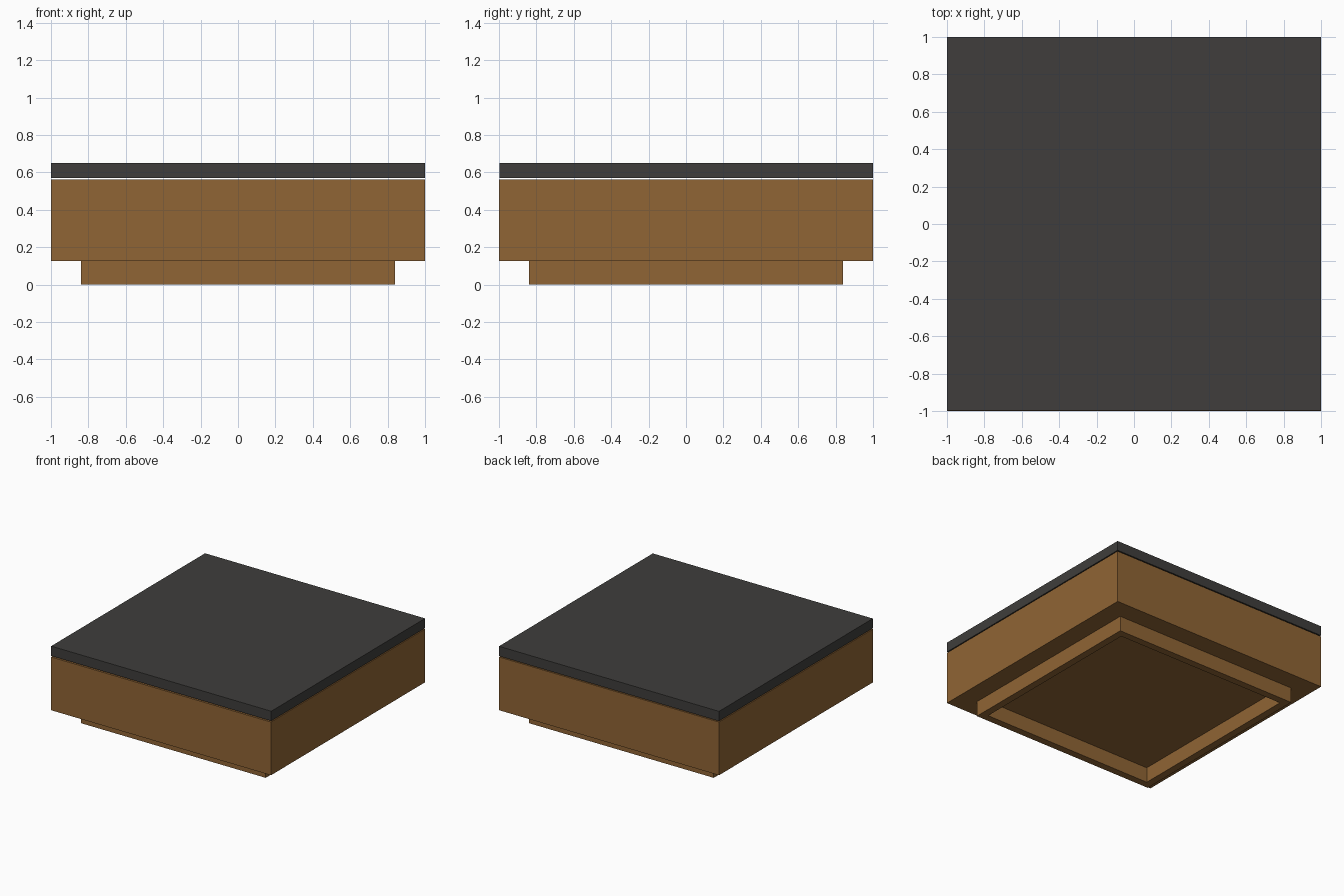
import bpy

if "Cube" in bpy.data.objects:
    bpy.data.objects.remove(bpy.data.objects["Cube"])


def material(name, rgb):
    mat = bpy.data.materials.new(name)
    mat.diffuse_color = (*rgb, 1)
    mat.use_nodes = True
    mat.node_tree.nodes["Principled BSDF"].inputs["Base Color"].default_value = mat.diffuse_color
    return mat


wood = material("brown_wood", (0.28, 0.13, 0.035))
dark = material("dark_top", (0.05, 0.048, 0.045))


def box(name, x, y, z, mat):
    """Box from (min, max) ranges on each axis."""
    centre = [(a + b) / 2 for a, b in (x, y, z)]
    bpy.ops.mesh.primitive_cube_add(size=1, location=centre)
    ob = bpy.context.object
    ob.name = name
    ob.scale = [b - a for a, b in (x, y, z)]
    bpy.ops.object.transform_apply(location=False, rotation=False, scale=True)
    ob.data.materials.append(mat)
    return ob


OUTER, INNER = 0.84, 0.78
BODY_Z, BODY_TOP = 0.125, 0.562

# Recessed plinth: four boards forming an open frame
for side, s in (("left", -1), ("right", 1)):
    box(f"plinth_{side}", sorted((s * INNER, s * OUTER)), (-OUTER, OUTER), (0, BODY_Z), wood)
for side, s in (("front", -1), ("back", 1)):
    box(f"plinth_{side}", (-INNER, INNER), sorted((s * INNER, s * OUTER)), (0, BODY_Z), wood)

# Main body
box("body", (-1, 1), (-1, 1), (BODY_Z, BODY_TOP), wood)

# Dark top slab, floating just above the body
box("top_slab", (-1, 1), (-0.997, 1), (0.57, 0.65), dark)
